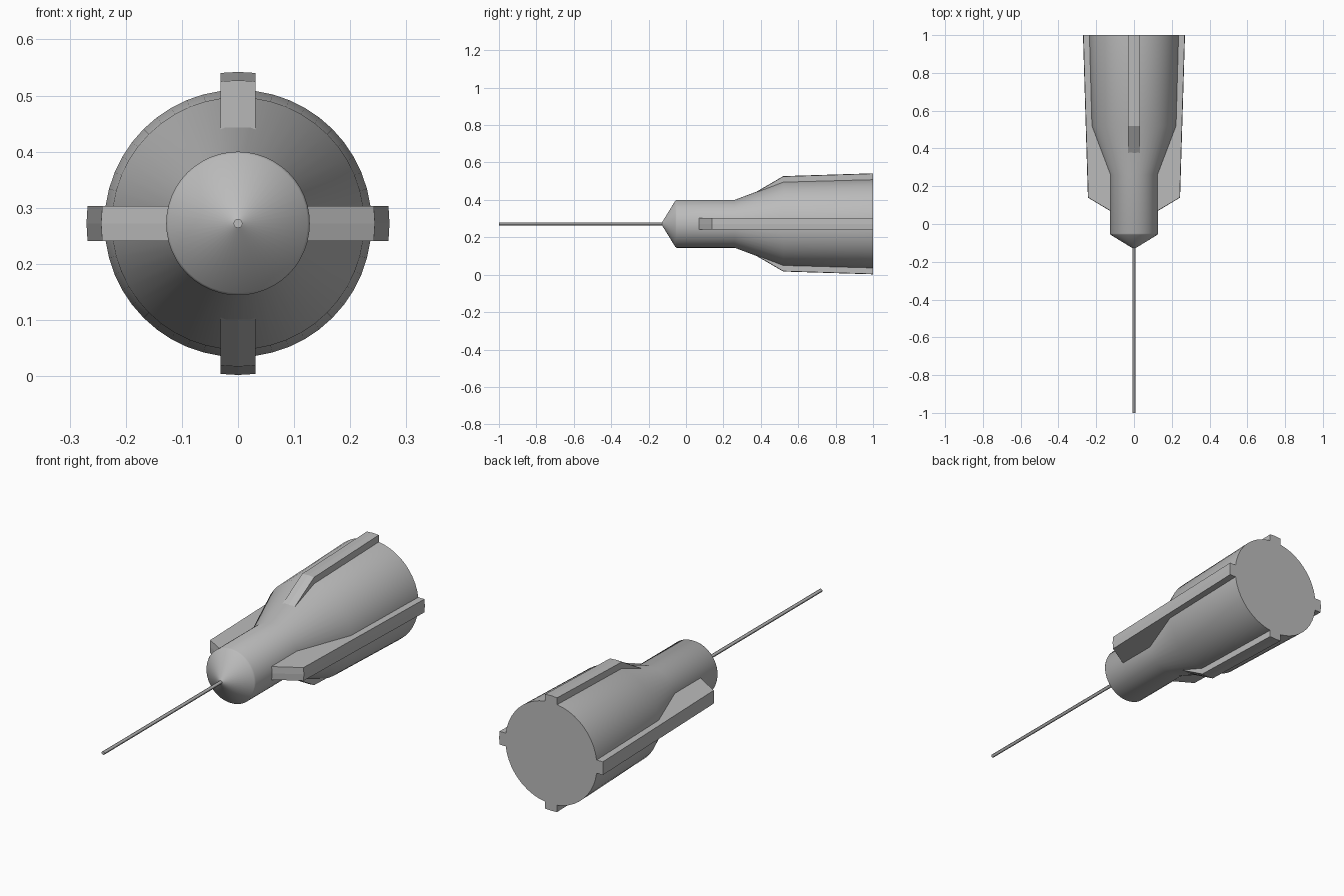
import bpy
import bmesh
import math
from mathutils import Matrix

cube = bpy.data.objects.get("Cube")
if cube:
    bpy.data.objects.remove(cube, do_unlink=True)

AXIS_Z = 0.272

grey = bpy.data.materials.new("plain grey")
grey.use_nodes = True
grey.diffuse_color = (0.5, 0.5, 0.5, 1)
grey.node_tree.nodes["Principled BSDF"].inputs["Base Color"].default_value = (0.5, 0.5, 0.5, 1)


def finish(name, bm, smooth):
    """Turn a bmesh into a coloured object on the main axis."""
    bmesh.ops.recalc_face_normals(bm, faces=bm.faces[:])
    mesh = bpy.data.meshes.new(name)
    bm.to_mesh(mesh)
    bm.free()
    mesh.materials.append(grey)
    obj = bpy.data.objects.new(name, mesh)
    obj.location.z = AXIS_Z
    bpy.context.collection.objects.link(obj)
    if smooth:
        bpy.ops.object.select_all(action="DESELECT")
        obj.select_set(True)
        bpy.context.view_layer.objects.active = obj
        bpy.ops.object.shade_smooth_by_angle(angle=math.radians(30))
    return obj


def skin(bm, rings):
    """Bridge closed rings of equal length and cap both ends."""
    for a, b in zip(rings, rings[1:]):
        for i in range(len(a)):
            j = (i + 1) % len(a)
            bm.faces.new((a[i], a[j], b[j], b[i]))
    bm.faces.new(rings[0])
    bm.faces.new(rings[-1])


def lathe(name, profile, sides):
    """Revolve (y, radius) points around the y axis."""
    bm = bmesh.new()
    angles = [math.tau * i / sides for i in range(sides)]
    skin(bm, [[bm.verts.new((r * math.sin(t), y, r * math.cos(t))) for t in angles]
              for y, r in profile])
    return finish(name, bm, True)


def fin(name, profile, angle, half=0.031):
    """Rib with a slightly rounded outer face, turned around the y axis."""
    bm = bmesh.new()
    rings = []
    for y, inner, outer in profile:
        edge = math.sqrt(outer ** 2 - half ** 2)
        points = [(-half, inner), (-half, edge), (0, outer), (half, edge), (half, inner)]
        rings.append([bm.verts.new((x, y, z)) for x, z in points])
    skin(bm, rings)
    bm.transform(Matrix.Rotation(angle, 4, "Y"))
    return finish(name, bm, False)


# Hub with conical nose, narrow neck and flared socket
lathe("hub", [(-0.128, 0.008), (-0.057, 0.124), (-0.05, 0.128), (0.26, 0.128),
              (0.52, 0.225), (1.0, 0.238)], 48)

# Thin needle
lathe("needle", [(-1.0, 0.008), (-0.1, 0.008)], 12)

# Short ribs above and below, long ribs on both sides
short_rib = [(0.36, 0.1, 0.162), (0.52, 0.1, 0.255), (1.0, 0.1, 0.27)]
long_rib = [(0.07, 0.1, 0.128), (0.14, 0.1, 0.244), (1.0, 0.1, 0.27)]
for name, profile, turn in (("top_rib", short_rib, 0), ("left_rib", long_rib, 1),
                            ("bottom_rib", short_rib, 2), ("right_rib", long_rib, 3)):
    fin(name, profile, turn * math.pi / 2)
